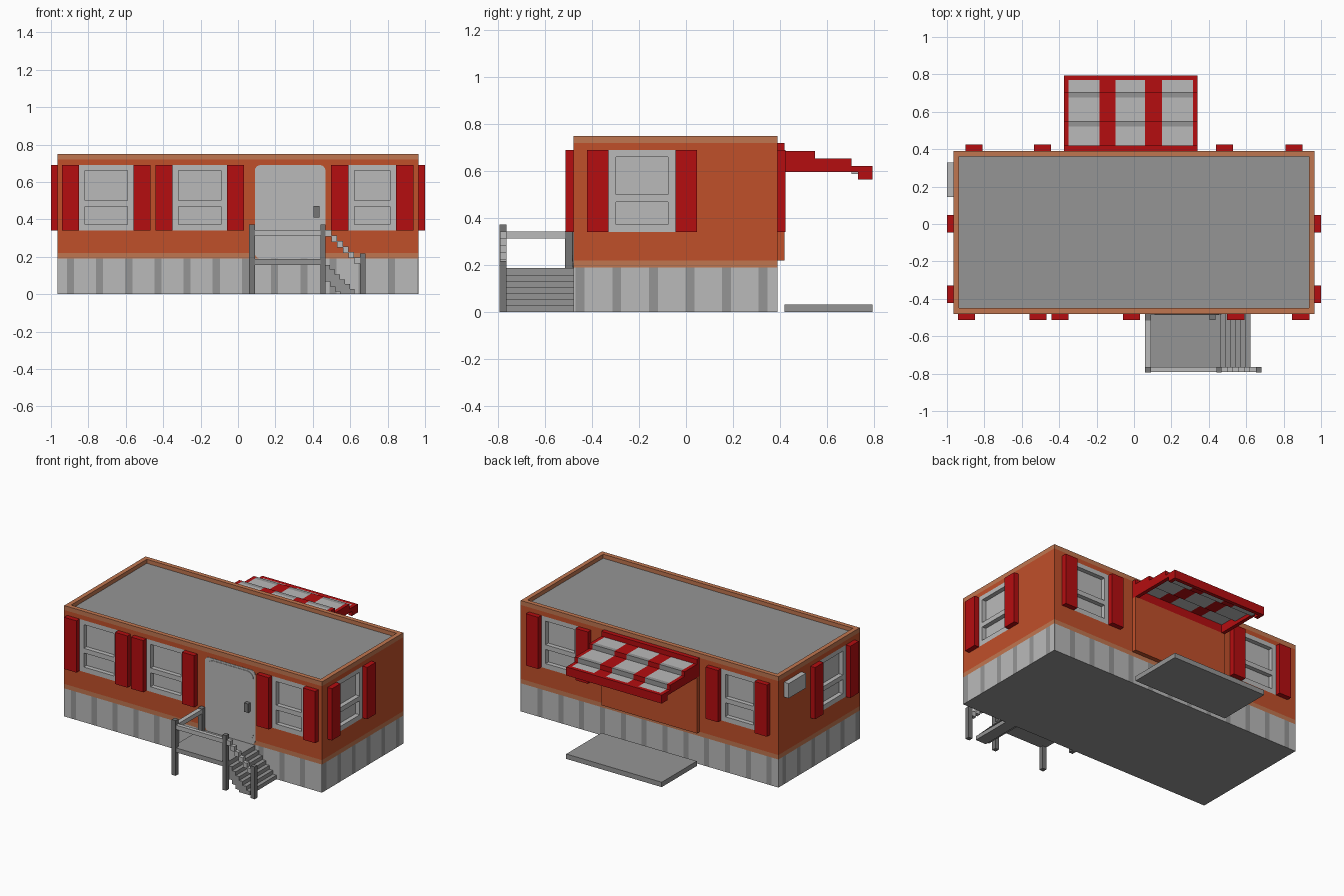
import bpy, bmesh, math
from mathutils import Vector

if "Cube" in bpy.data.objects:
    bpy.data.objects.remove(bpy.data.objects["Cube"])


def mat(name, r, g, b):
    m = bpy.data.materials.new(name)
    m.diffuse_color = (r, g, b, 1)
    m.use_nodes = True
    m.node_tree.nodes["Principled BSDF"].inputs["Base Color"].default_value = m.diffuse_color
    return m


ORANGE = mat("orange wall", 0.53, 0.08, 0.023)
TRIM = mat("pale orange trim", 0.53, 0.18, 0.08)
RED = mat("red", 0.46, 0.004, 0.005)
LIGHT = mat("light grey", 0.49, 0.49, 0.49)
MID = mat("mid grey", 0.30, 0.30, 0.30)
DARK = mat("dark grey", 0.18, 0.18, 0.18)

X, Y0, Y1 = 0.965, -0.48, 0.39      # wall faces
WZ0, WZ1 = 0.34, 0.69               # window heights


def finish(name, bm, *mats):
    bmesh.ops.recalc_face_normals(bm, faces=bm.faces)
    me = bpy.data.meshes.new(name)
    bm.to_mesh(me)
    bm.free()
    for m in mats:
        me.materials.append(m)
    ob = bpy.data.objects.new(name, me)
    bpy.context.collection.objects.link(ob)
    return ob


def add_box(bm, x0, x1, y0, y1, z0, z1):
    vs = bmesh.ops.create_cube(bm, size=1)["verts"]
    for v in vs:
        v.co = Vector(((x0 + x1) / 2 + v.co.x * (x1 - x0),
                       (y0 + y1) / 2 + v.co.y * (y1 - y0),
                       (z0 + z1) / 2 + v.co.z * (z1 - z0)))


def boxes(name, m, items):
    bm = bmesh.new()
    for b in items:
        add_box(bm, *b)
    return finish(name, bm, m)


def on_wall(side, a0, a1, d0, d1, z0, z1):
    """Box on a wall: a along the wall, d outward from its face."""
    if side == "front":
        return (a0, a1, Y0 - d1, Y0 - d0, z0, z1)
    if side == "back":
        return (a0, a1, Y1 + d0, Y1 + d1, z0, z1)
    if side == "right":
        return (X + d0, X + d1, a0, a1, z0, z1)
    return (-X - d1, -X - d0, a0, a1, z0, z1)


# Striped skirting: cut into vertical bands, coloured by position
bm = bmesh.new()
add_box(bm, -X, X, Y0, Y1, 0, 0.19)
PERIOD, WIDTH = 0.156, 0.038
for axis, start, end in ((0, -X, X), (1, Y0, Y1)):
    n = Vector((1, 0, 0)) if axis == 0 else Vector((0, 1, 0))
    s = start + (0.05 if axis == 0 else 0.01)
    while s < end:
        for p in (s, s + WIDTH):
            geom = bm.verts[:] + bm.edges[:] + bm.faces[:]
            bmesh.ops.bisect_plane(bm, geom=geom, plane_co=n * p, plane_no=n)
        s += PERIOD
bm.normal_update()
for f in bm.faces:
    c = f.calc_center_median()
    if abs(f.normal.z) > 0.5:
        f.material_index = 1
    else:
        t = c.x + X - 0.05 if abs(f.normal.y) > 0.5 else c.y - Y0 - 0.01
        f.material_index = int(t >= 0 and t % PERIOD < WIDTH)
finish("skirting", bm, LIGHT, MID)

# Walls, trim bands, parapet and sunken roof
walls = boxes("walls", ORANGE, [(-X, X, Y0, Y1, 0.22, 0.72)])
boxes("lower_trim", TRIM, [(-X, X, Y0, Y1, 0.19, 0.22)])
R = 0.03
boxes("parapet", TRIM, [(-X, X, Y0, Y0 + R, 0.72, 0.75), (-X, X, Y1 - R, Y1, 0.72, 0.75),
                        (-X, -X + R, Y0 + R, Y1 - R, 0.72, 0.75),
                        (X - R, X, Y0 + R, Y1 - R, 0.72, 0.75)])
boxes("roof", MID, [(-X + R, X - R, Y0 + R, Y1 - R, 0.715, 0.723)])

# Windows: (wall, first edge, last edge), each with a shutter on both sides
WINDOWS = [("front", -0.85, -0.56), ("front", -0.35, -0.06), ("front", 0.59, 0.845),
           ("back", -0.81, -0.535), ("back", 0.53, 0.81),
           ("right", -0.33, -0.045), ("left", -0.33, -0.045)]
DEPTH, BAR = 0.03, 0.032
holes, frames, panes, shutters = [], [], [], []
for side, a, b in WINDOWS:
    holes.append(on_wall(side, a, b, -DEPTH - 0.01, 0.02, WZ0, WZ1))
    panes.append(on_wall(side, a, b, -DEPTH - 0.01, -DEPTH, WZ0, WZ1))
    for u0, u1 in ((a, a + BAR), (b - BAR, b)):
        frames.append(on_wall(side, u0, u1, -DEPTH, 0, WZ0, WZ1))
    for z0, z1 in ((WZ0, 0.373), (0.468, 0.50), (0.66, WZ1)):
        frames.append(on_wall(side, a + BAR, b - BAR, -DEPTH, 0, z0, z1))
    for u0, u1 in ((a - 0.092, a), (b, b + 0.092)):
        shutters.append(on_wall(side, u0, u1, 0, 0.034, WZ0, WZ1))
cutter = boxes("window_cutter", ORANGE, holes)
cutter.hide_render = True
cutter.hide_viewport = True
mod = walls.modifiers.new("window holes", "BOOLEAN")
mod.operation, mod.solver, mod.object = "DIFFERENCE", "EXACT", cutter
boxes("window_frames", LIGHT, frames)
boxes("window_panes", LIGHT, panes)
boxes("shutters", RED, shutters)


# Front door: two rounded plates and a handle
def rounded_plate(name, m, x0, x1, z0, z1, r, y0, y1):
    bm = bmesh.new()
    vs = []
    for cx, cz, a0 in ((x1 - r, z1 - r, 0), (x0 + r, z1 - r, 90),
                       (x0 + r, z0 + r, 180), (x1 - r, z0 + r, 270)):
        for i in range(5):
            t = math.radians(a0 + i * 22.5)
            vs.append(bm.verts.new((cx + r * math.cos(t), y0, cz + r * math.sin(t))))
    f = bm.faces.new(vs)
    ext = bmesh.ops.extrude_face_region(bm, geom=[f])["geom"]
    for v in ext:
        if isinstance(v, bmesh.types.BMVert):
            v.co.y = y1
    return finish(name, bm, m)


rounded_plate("door_frame", LIGHT, 0.09, 0.468, 0.19, 0.69, 0.03, Y0 + 0.003, Y0 - 0.003)
rounded_plate("door", LIGHT, 0.11, 0.455, 0.215, 0.677, 0.045, Y0, Y0 - 0.006)
boxes("door_handle", DARK, [(0.405, 0.435, -0.512, Y0, 0.41, 0.47)])

# Porch deck, stairs, posts and rails
P0, P1 = -0.795, -0.765
boxes("porch_deck", MID, [(0.09, 0.465, P1, Y0, 0.157, 0.187),
                          (0.09, 0.44, P0 + 0.005, P1, 0.157, 0.187),
                          (0.06, 0.09, P1, -0.515, 0.157, 0.187)])
STEP = 0.0265
boxes("stairs", MID, [(0.465 + STEP * i, 0.465 + STEP * (i + 1), P1, Y0,
                       max(0, 0.157 - 0.026 * i - 0.09), 0.157 - 0.026 * i)
                      for i in range(6)])
boxes("porch_posts", DARK, [(0.06, 0.09, P0, P1, 0, 0.373), (0.44, 0.468, P0, P1, 0, 0.373),
                            (0.652, 0.682, P0, P1, 0, 0.218),
                            (0.06, 0.09, -0.515, Y0, 0, 0.345)])
boxes("porch_rails", LIGHT, [(0.09, 0.44, P0 + 0.003, P1, 0.313, 0.342),
                             (0.06, 0.09, P1, -0.515, 0.313, 0.342)]
      + [(0.468 + 0.0307 * i, 0.468 + 0.0307 * (i + 1), P0 + 0.003, P1,
          0.308 - 0.029 * i, 0.342 - 0.029 * i) for i in range(6)])

# Back doorway panel, header and loose ground slab
A0, A1 = -0.375, 0.34
boxes("back_panel", ORANGE, [(A0, A1, Y1, 0.42, 0.22, 0.597)])
boxes("awning_header", RED, [(A0, A1, Y1, 0.42, 0.597, 0.72)])
boxes("back_slab", MID, [(A0, A1, 0.42, 0.795, 0, 0.033)])

# Stepped awning: red bars with grey panels between them
PANELS = [(-0.35, -0.185), (-0.10, 0.06), (0.15, 0.315)]
bars = [(A0, PANELS[0][0])] + [(PANELS[i][1], PANELS[i + 1][0]) for i in (0, 1)] \
    + [(PANELS[2][1], A1)]
TIERS = [(0.42, 0.55, 0.687), (0.55, 0.705, 0.655), (0.705, 0.77, 0.622)]
red, light, mid = [], [], []
for i, (y0, y1, z) in enumerate(TIERS):
    zb = z - 0.034
    for j, (x0, x1) in enumerate(bars):
        red.append((x0, x1, y0, y1, 0.597 if j in (0, 3) else zb, z))
    edge = y1 - 0.028 if i < 2 else y1
    for x0, x1 in PANELS:
        light.append((x0, x1, y0, edge, zb, z))
        if i < 2:
            mid.append((x0, x1, edge, y1, zb, z))
red.append((A0, A1, 0.77, 0.795, 0.565, 0.622))
for x0, x1 in (bars[0], bars[3]):
    red.append((x0, x1, 0.733, 0.77, 0.565, 0.597))
boxes("awning_frame", RED, red)
boxes("awning_panels", LIGHT, light)
boxes("awning_panel_edges", MID, mid)

# Wall-mounted air unit on the left side
boxes("air_unit", LIGHT, [(-1.0, -X, 0.145, 0.33, 0.59, 0.69)])
